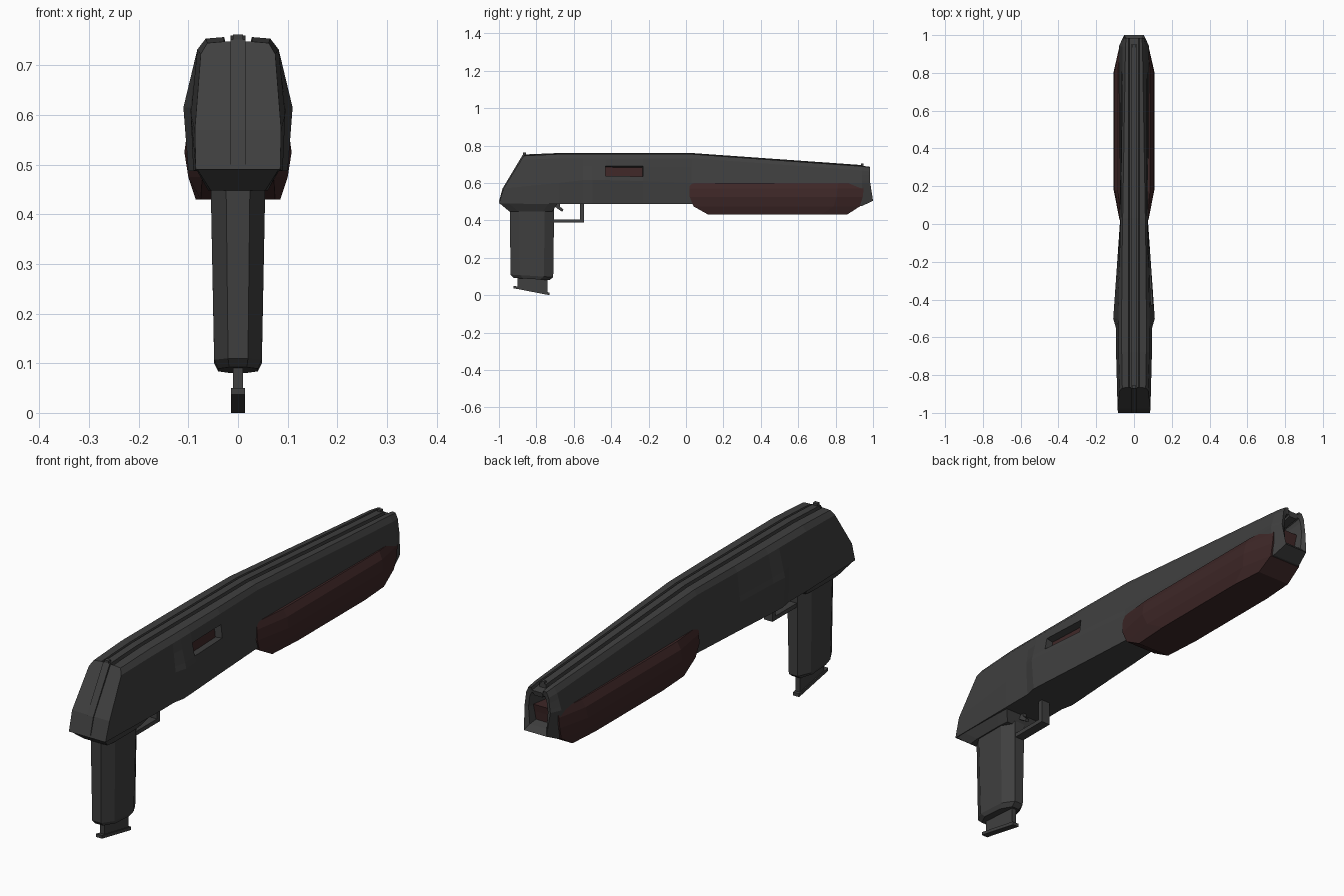
import bpy, bmesh

old = bpy.data.objects.get("Cube")
if old:
    bpy.data.objects.remove(old, do_unlink=True)


def material(name, color):
    m = bpy.data.materials.new(name)
    m.use_nodes = True
    m.diffuse_color = (*color, 1)
    bsdf = next(n for n in m.node_tree.nodes if n.type == 'BSDF_PRINCIPLED')
    bsdf.inputs["Base Color"].default_value = (*color, 1)
    return m


GREY = material("dark grey", (0.05, 0.05, 0.05))
BROWN = material("dark red brown", (0.048, 0.02, 0.02))


def finish(name, bm, *mats):
    mesh = bpy.data.meshes.new(name)
    bm.to_mesh(mesh)
    bm.free()
    for m in mats:
        mesh.materials.append(m)
    ob = bpy.data.objects.new(name, mesh)
    bpy.context.collection.objects.link(ob)
    return ob


def loft(halves):
    """Skin half sections, mirrored in x; the ends close with mirrored strips."""
    bm = bmesh.new()
    n = len(halves[0])
    rings = []
    for half in halves:
        full = list(half) + [(-x, y, z) for x, y, z in reversed(half)]
        rings.append([bm.verts.new(p) for p in full])
    grid = []
    for a, b in zip(rings, rings[1:]):
        grid.append([bm.faces.new((a[k], a[(k + 1) % (2 * n)], b[(k + 1) % (2 * n)], b[k]))
                     for k in range(2 * n)])
    for r in (rings[0], rings[-1]):
        for k in range(n - 1):
            bm.faces.new((r[k], r[k + 1], r[-k - 2], r[-k - 1]))
    bmesh.ops.recalc_face_normals(bm, faces=bm.faces)
    return bm, grid


def prism(name, outline, half_width, mat):
    """Side outline of (y, z) points given thickness across x."""
    bm = bmesh.new()
    sides = [[bm.verts.new((x, y, z)) for y, z in outline] for x in (-half_width, half_width)]
    for s in sides:
        bm.faces.new(s)
    a, b = sides
    for i in range(len(a)):
        j = (i + 1) % len(a)
        bm.faces.new((a[i], a[j], b[j], b[i]))
    bmesh.ops.recalc_face_normals(bm, faces=bm.faces)
    return finish(name, bm, mat)


def block(name, y0, y1, z0, z1, half_width, mat):
    return prism(name, [(y0, z0), (y1, z0), (y1, z1), (y0, z1)], half_width, mat)


# Receiver and barrel shroud, with a grooved top
def section(y, top, tw, sx, mx, mz, bx, bz):
    sz = top - 0.025

    def side(t):
        return (sx + (mx - sx) * t, y, sz + (mz - sz) * t)
    return [(0.025, y, top - 0.012), (0.028, y, top), (tw, y, top - 0.003), (sx, y, sz),
            side(0.35), side(0.8), (mx, y, mz), (bx, y, bz)]


def rear_y(z):
    if z < 0.57:
        return -1 + (z - 0.49) * 0.3
    return -0.976 + (z - 0.57) * 0.62


rear = [(x, rear_y(z), z) for x, _, z in section(0, 0.748, 0.062, 0.075, 0.087, 0.57, 0.085, 0.49)]
stations = [
    (-0.68, 0.757, 0.065, 0.082, 0.095, 0.6, 0.09, 0.487),
    (-0.55, 0.757, 0.065, 0.082, 0.096, 0.615, 0.09, 0.487),
    (-0.5, 0.757, 0.065, 0.082, 0.11, 0.615, 0.1, 0.487),
    (-0.43, 0.757, 0.065, 0.081, 0.105, 0.615, 0.096, 0.487),
    (-0.23, 0.757, 0.064, 0.077, 0.091, 0.61, 0.083, 0.487),
    (0.03, 0.757, 0.06, 0.07, 0.073, 0.6, 0.068, 0.487),
    (0.94, 0.692, 0.045, 0.06, 0.08, 0.6, 0.065, 0.476),
]
halves = [rear] + [section(*s) for s in stations]
muzzle = section(0.985, 0.686, 0.042, 0.052, 0.06, 0.6, 0.052, 0.505)
muzzle[-1] = (0.052, 1.0, 0.505)
halves.append(muzzle)
for scale, y in ((0.75, 0.98), (0.45, 0.88)):
    halves.append([(x * scale, y, 0.59 + (z - 0.59) * scale) for x, _, z in muzzle])
bm, grid = loft(halves)

# Ejection port sunk into the left side
port = grid[4][4]
bmesh.ops.inset_individual(bm, faces=[port], thickness=0.003, depth=-0.03)
port.material_index = 1
finish("receiver", bm, GREY, BROWN)

# Raised rib that runs over the top and down the rear
prism("top_rib", [(-1.0, 0.5), (-0.981, 0.57), (-0.872, 0.752), (-0.68, 0.76), (0.03, 0.76),
                  (0.95, 0.695), (0.95, 0.675), (0.03, 0.735), (-0.68, 0.735),
                  (-0.85, 0.73), (-0.96, 0.57), (-0.98, 0.5)], 0.015, GREY)
block("rear_sight", -0.872, -0.855, 0.74, 0.762, 0.01, GREY)
block("front_sight", 0.935, 0.95, 0.68, 0.704, 0.008, GREY)


# Fore-end, stacked from level outlines
def level(z, y0, y1, end_width, width):
    return [(end_width, y0, z), (width, y0 + 0.16, z), (width, y1 - 0.14, z), (end_width, y1, z)]


bm, _ = loft([level(0.6, 0.02, 0.955, 0.07, 0.085), level(0.57, 0.02, 0.95, 0.075, 0.102),
              level(0.525, 0.02, 0.945, 0.076, 0.108), level(0.475, 0.04, 0.93, 0.072, 0.1),
              level(0.43, 0.12, 0.86, 0.075, 0.085)])
finish("fore_end", bm, BROWN)


# Tapered collar and grip with chamfered corners
def octagon(z, y0, y1, width, flat, slope=0.0):
    pts = [(flat, y0), (width, y0 + 0.05), (width, y1 - 0.05), (flat, y1)]
    return [(x, y, z - slope * (y - y0)) for x, y in pts]


bm, _ = loft([octagon(0.492, -0.998, -0.685, 0.085, 0.083), octagon(0.448, -0.945, -0.715, 0.06, 0.055)])
finish("grip_collar", bm, GREY)
bm, _ = loft([octagon(0.46, -0.942, -0.705, 0.055, 0.024),
              octagon(0.11, -0.938, -0.71, 0.048, 0.02, 0.06),
              octagon(0.092, -0.92, -0.73, 0.04, 0.018, 0.06)])
finish("grip", bm, GREY)

# Magazine end below the grip
prism("magazine", [(-0.9, 0.12), (-0.9, 0.045), (-0.74, 0.015), (-0.74, 0.12)], 0.01, GREY)
prism("magazine_base", [(-0.922, 0.05), (-0.922, 0.037), (-0.73, 0.0), (-0.73, 0.014)], 0.014, GREY)

# Trigger and guard
prism("trigger_guard", [(-0.72, 0.388), (-0.545, 0.388), (-0.545, 0.492), (-0.566, 0.492),
                        (-0.566, 0.405), (-0.72, 0.405)], 0.02, GREY)
prism("trigger", [(-0.705, 0.492), (-0.705, 0.475), (-0.662, 0.446), (-0.655, 0.456),
                  (-0.675, 0.475), (-0.672, 0.492)], 0.008, GREY)
